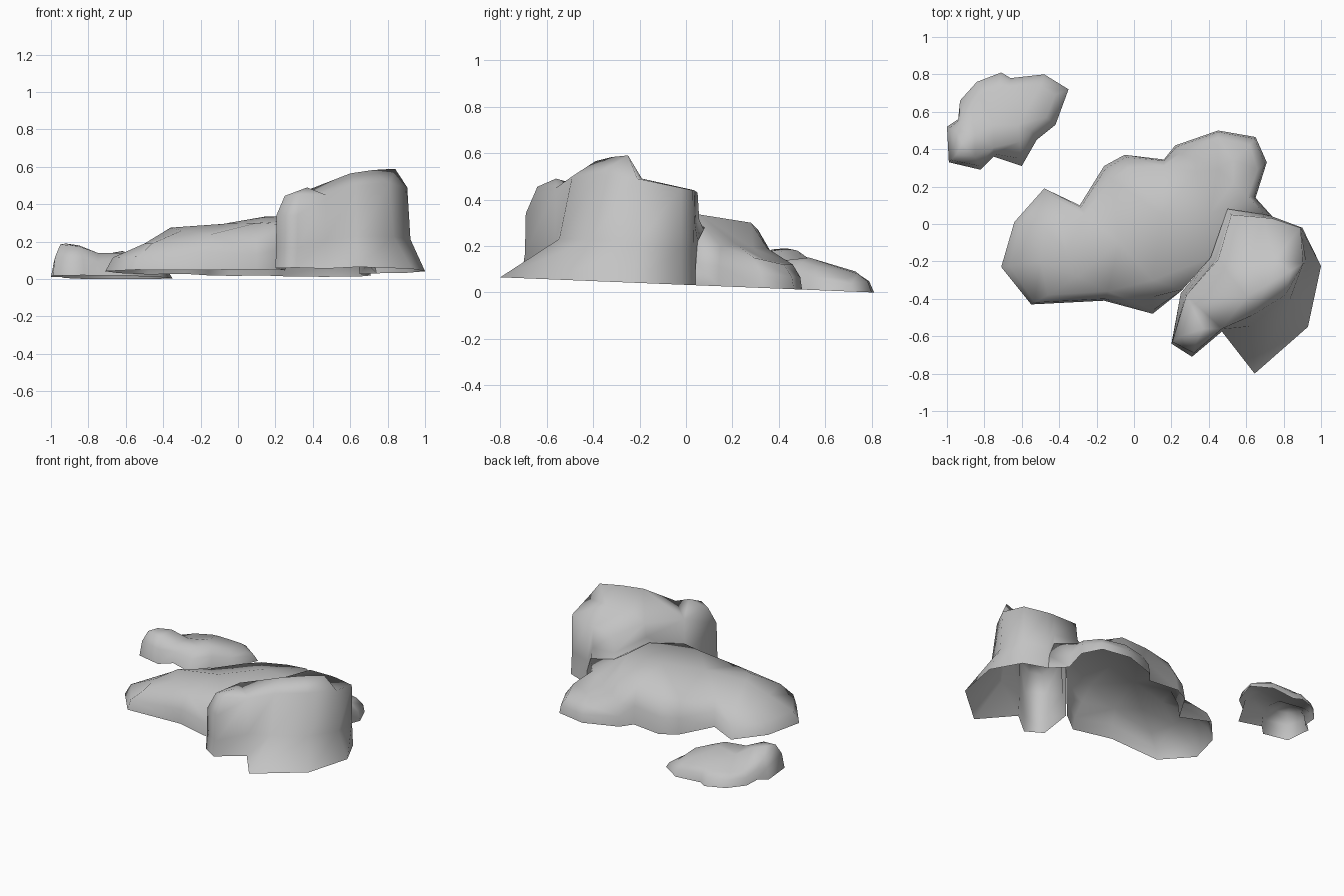
import bpy
import bmesh
from mathutils import Vector
from mathutils.geometry import delaunay_2d_cdt

default_cube = bpy.data.objects.get("Cube")
if default_cube:
    bpy.data.objects.remove(default_cube, do_unlink=True)

# Single stone colour
stone = bpy.data.materials.new("stone_grey")
stone.use_nodes = True
grey = (0.55, 0.55, 0.55, 1)
stone.diffuse_color = grey
stone.node_tree.nodes["Principled BSDF"].inputs["Base Color"].default_value = grey


def foot_point(foot, crown):
    """Flat feet follow the sloping ground; a missing foot is a seam at the crown."""
    if foot is None:
        return Vector(crown)
    if len(foot) == 3:
        return Vector(foot)
    x, y = foot
    return Vector((x, y, 0.0325 - 0.0406 * y))


def build_rock(name, pairs, peaks, bulge_in, bulge_up):
    """Open-bottomed rock: foot ring, bulge ring, crown ring and a faceted cap.
    pairs holds (foot, crown) points; feet with a height end on a neighbour."""
    mesh_builder = bmesh.new()
    feet = [foot_point(foot, crown) for foot, crown in pairs]
    crowns = [Vector(crown) for foot, crown in pairs]
    bulges = []
    for foot, crown in zip(feet, crowns):
        middle = foot.lerp(crown, bulge_in)
        middle.z = foot.z + (crown.z - foot.z) * bulge_up
        bulges.append(middle)
    rings = [[mesh_builder.verts.new(p) for p in ring] for ring in (feet, bulges, crowns)]
    count = len(pairs)

    # Side walls
    for lower, upper in zip(rings, rings[1:]):
        for i in range(count):
            j = (i + 1) % count
            mesh_builder.faces.new((lower[i], lower[j], upper[j], upper[i]))

    # Cap through the crown and the inner high points
    tops = rings[-1] + [mesh_builder.verts.new(p) for p in peaks]
    flat = [v.co.to_2d() for v in tops]
    border = [(i, (i + 1) % count) for i in range(count)]
    result = delaunay_2d_cdt(flat, border, [], 1, 1e-5)
    for triangle in result[2]:
        mesh_builder.faces.new([tops[result[3][i][0]] for i in triangle])

    # Collapse the seams, then make the normals point outward
    bmesh.ops.remove_doubles(mesh_builder, verts=mesh_builder.verts, dist=1e-4)
    bmesh.ops.recalc_face_normals(mesh_builder, faces=mesh_builder.faces)
    mesh_builder.normal_update()
    if sum(f.normal.z * f.calc_area() for f in mesh_builder.faces) < 0:
        bmesh.ops.reverse_faces(mesh_builder, faces=mesh_builder.faces)

    mesh = bpy.data.meshes.new(name)
    mesh_builder.to_mesh(mesh)
    mesh_builder.free()
    mesh.shade_smooth()
    mesh.materials.append(stone)
    rock = bpy.data.objects.new(name, mesh)
    bpy.context.collection.objects.link(rock)


# Tall boulder with a flared foot, its back resting on the slab
build_rock("tall_boulder", [
    ((.2, -.64), (.205, -.63, .34)),
    ((.31, -.71), (.32, -.69, .34)),
    ((.47, -.575), (.47, -.56, .45)),
    ((.645, -.8), (.63, -.49, .5)),
    ((.93, -.55), (.81, -.38, .51)),
    ((1, -.225), (.905, -.21, .49)),
    ((.9, -.02), (.89, -.02, .45)),
    ((.74, .04), (.74, .03, .44)),
    ((.7, .055, .2), (.69, .035, .44)),
    ((.48, .09, .24), (.52, .05, .43)),
    ((.39, -.2, .29), (.45, -.19, .44)),
    ((.25, -.37), (.28, -.38, .44)),
], [(.84, -.25, .59), (.72, -.32, .583), (.6, -.39, .565), (.37, -.56, .49),
    (.25, -.6, .445), (.33, -.64, .455), (.75, -.19, .49), (.6, -.24, .48)],
    bulge_in=.82, bulge_up=.38)

# Broad low slab with a lower lump at its back, meeting the boulder in a seam
build_rock("low_slab", [
    ((-.71, -.23), (-.5, -.2, .19)),
    ((-.64, .01), (-.48, -.02, .18)),
    ((-.48, .19), (-.41, .05, .17)),
    ((-.29, .1), (-.26, .05, .23)),
    ((-.16, .31), (-.12, .24, .23)),
    ((-.05, .37), (-.03, .3, .24)),
    ((.16, .345), (.16, .31, .27)),
    ((.22, .42), (.25, .38, .15)),
    ((.45, .5), (.45, .46, .12)),
    ((.65, .465), (.62, .42, .12)),
    ((.71, .33), (.66, .29, .15)),
    ((.65, .14), (.61, .15, .2)),
    ((.74, .04), (.7, .05, .22)),
    (None, (.5, .08, .28)),
    (None, (.41, -.18, .32)),
    ((.25, -.36), (.26, -.35, .29)),
    ((.1, -.48), (.1, -.39, .21)),
    ((-.16, -.41), (-.14, -.36, .24)),
    ((-.55, -.43), (-.46, -.38, .19)),
], [(-.36, -.15, .275), (-.08, -.1, .295), (.15, .05, .335), (-.3, -.28, .26),
    (.1, -.3, .3), (.33, .28, .3), (.41, .06, .335), (.32, .35, .19),
    (.45, .29, .19), (.53, .22, .205), (.53, .34, .14)],
    bulge_in=.2, bulge_up=.5)

# Small detached rock with a hump at its outer end
build_rock("small_rock", [
    ((-1, .52), (-.95, .5, .14)),
    ((-.99, .33), (-.95, .37, .185)),
    ((-.82, .29), (-.85, .36, .175)),
    ((-.75, .36), (-.75, .41, .14)),
    ((-.6, .31), (-.61, .44, .14)),
    ((-.52, .45), (-.55, .5, .13)),
    ((-.42, .53), (-.47, .57, .11)),
    ((-.35, .72), (-.42, .69, .06)),
    ((-.48, .8), (-.5, .74, .08)),
    ((-.66, .78), (-.66, .73, .09)),
    ((-.71, .81), (-.72, .74, .08)),
    ((-.84, .76), (-.82, .69, .08)),
    ((-.93, .66), (-.88, .62, .08)),
    ((-.94, .56), (-.92, .55, .12)),
], [(-.92, .43, .19), (-.85, .48, .18), (-.62, .53, .15), (-.75, .53, .125)],
    bulge_in=.3, bulge_up=.6)
